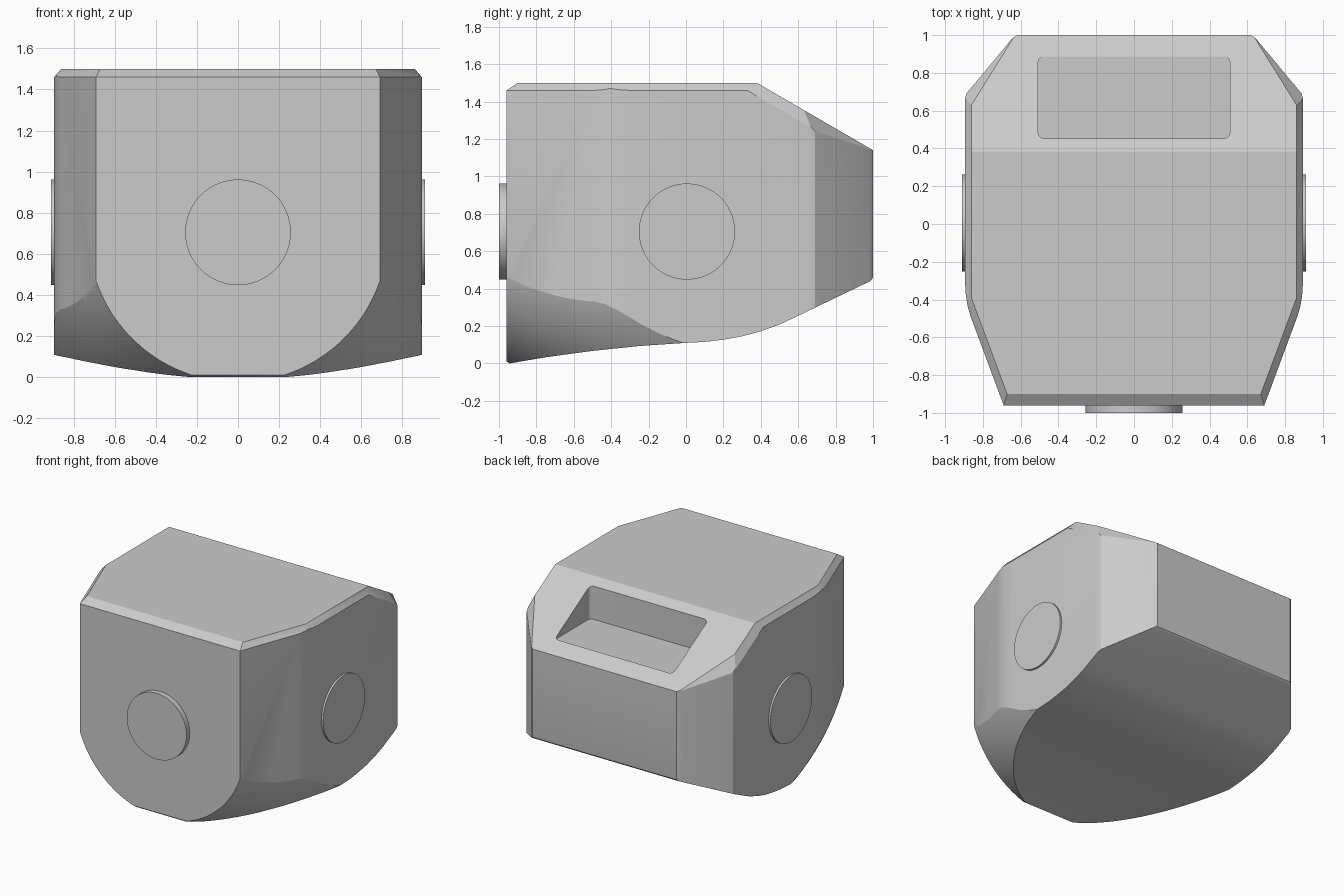
import bpy, bmesh, math
from mathutils import Vector

if "Cube" in bpy.data.objects:
    bpy.data.objects.remove(bpy.data.objects["Cube"])


def add_mesh(name, bm):
    bmesh.ops.recalc_face_normals(bm, faces=bm.faces[:])
    me = bpy.data.meshes.new(name)
    bm.to_mesh(me)
    bm.free()
    ob = bpy.data.objects.new(name, me)
    bpy.context.collection.objects.link(ob)
    return ob


def loft(name, rings):
    bm = bmesh.new()
    vs = [[bm.verts.new(p) for p in r] for r in rings]
    n = len(vs[0])
    for a, b in zip(vs, vs[1:]):
        for i in range(n):
            bm.faces.new((a[i], a[(i + 1) % n], b[(i + 1) % n], b[i]))
    bm.faces.new(vs[0])
    bm.faces.new(vs[-1])
    return add_mesh(name, bm)


def boolean(ob, cutter, op):
    cutter.hide_render = True
    m = ob.modifiers.new("cut", 'BOOLEAN')
    m.operation, m.object, m.solver = op, cutter, 'EXACT'
    bpy.context.view_layer.objects.active = ob
    bpy.ops.object.modifier_apply(modifier=m.name)
    bpy.data.objects.remove(cutter)


def smooth(ob):
    bpy.ops.object.select_all(action='DESELECT')
    ob.select_set(True)
    bpy.context.view_layer.objects.active = ob
    bpy.ops.object.shade_smooth_by_angle(angle=math.radians(22))


# Body: side profile (y, z) pushed through x
side = [(-.96, .012), (-.945, 0), (-.75, .033), (-.5, .067), (-.25, .093), (0, .11), (.1, .115),
        (.2, .127), (.3, .145), (.4, .172), (.5, .208), (.6, .255), (.985, .44),
        (.997, .452), (1, .47), (1, 1.14), (.38, 1.5), (-.9, 1.5), (-.96, 1.46)]
body = loft("body", [[(x, y, z) for y, z in side] for x in (-1.5, 1.5)])

# Plan outline trims the sides
half = [(.638, -1.1), (.866, -.487), (.882, -.43), (.891, -.37), (.895, -.3),
        (.895, .66), (.888, .69), (.645, .982), (.62, 1.0), (.55, 1.05)]
plan = half + [(-x, y) for x, y in reversed(half)]
boolean(body, loft("plan_cutter", [[(x, y, z) for x, y in plan] for z in (-.5, 2)]), 'INTERSECT')

# Flaring round rounds off the lower front corners
rings = []
for y in [-1.1 + .08 * i for i in range(21)] + [1.3]:
    t = min(y + .96, 1.4)
    r = .73 + .54 * t - .185 * t * t
    ring = [(r * math.cos(a), y, .705 + r * math.sin(a))
            for a in [math.pi + math.pi * k / 72 for k in range(73)]]
    rings.append(ring + [(r, y, 2), (-r, y, 2)])
boolean(body, loft("round_cutter", rings), 'INTERSECT')

# Chamfers round the top, given as three points per plane, mirrored
planes = [
    ((.86, 0, 1.5), (.86, .3, 1.5), (.895, 0, 1.46)),
    ((.839, -.45, 1.5), (.653, -.95, 1.5), (.69, -.96, 1.46)),
    ((.86, .38, 1.5), (.86, .69, 1.32), (.895, .68, 1.255)),
    ((.63, 1, 1.14), (.86, .63, 1.355), (.892, .68, 1.25)),
]
bm = bmesh.new()
bm.from_mesh(body.data)
for pts in planes:
    for s in (1, -1):
        a, b, c = [Vector((s * x, y, z)) for x, y, z in pts]
        n = (b - a).cross(c - a).normalized()
        if n.z < 0:
            n = -n
        bmesh.ops.bisect_plane(bm, geom=bm.verts[:] + bm.edges[:] + bm.faces[:], dist=1e-5,
                               plane_co=a, plane_no=n, clear_outer=True)
        bmesh.ops.holes_fill(bm, edges=[e for e in bm.edges if e.is_boundary], sides=0)
bmesh.ops.recalc_face_normals(bm, faces=bm.faces[:])
bm.to_mesh(body.data)
bm.free()

# Level-floored pocket in the rear slope
pocket = []
for cx, cy, q in [(.475, .855, 0), (-.475, .855, 1), (-.475, .485, 2), (.475, .485, 3)]:
    for k in range(5):
        a = math.pi / 2 * (q + k / 4)
        pocket.append((cx + .033 * math.cos(a), cy + .033 * math.sin(a)))
boolean(body, loft("pocket_cutter", [[(x, y, z) for x, y in pocket] for z in (1.2, 2)]), 'DIFFERENCE')
smooth(body)

# Round buttons on the front and both sides


def button(name, centre, axis, depth):
    bpy.ops.mesh.primitive_cylinder_add(vertices=64, radius=.257, depth=depth, location=centre)
    ob = bpy.context.object
    ob.name = name
    ob.rotation_euler = (math.pi / 2, 0, 0) if axis == 'y' else (0, math.pi / 2, 0)
    smooth(ob)


button("front_button", (0, -.97, .705), 'y', .06)
for s, name in ((1, "right_button"), (-1, "left_button")):
    button(name, (s * .89, .005, .705), 'x', .04)
